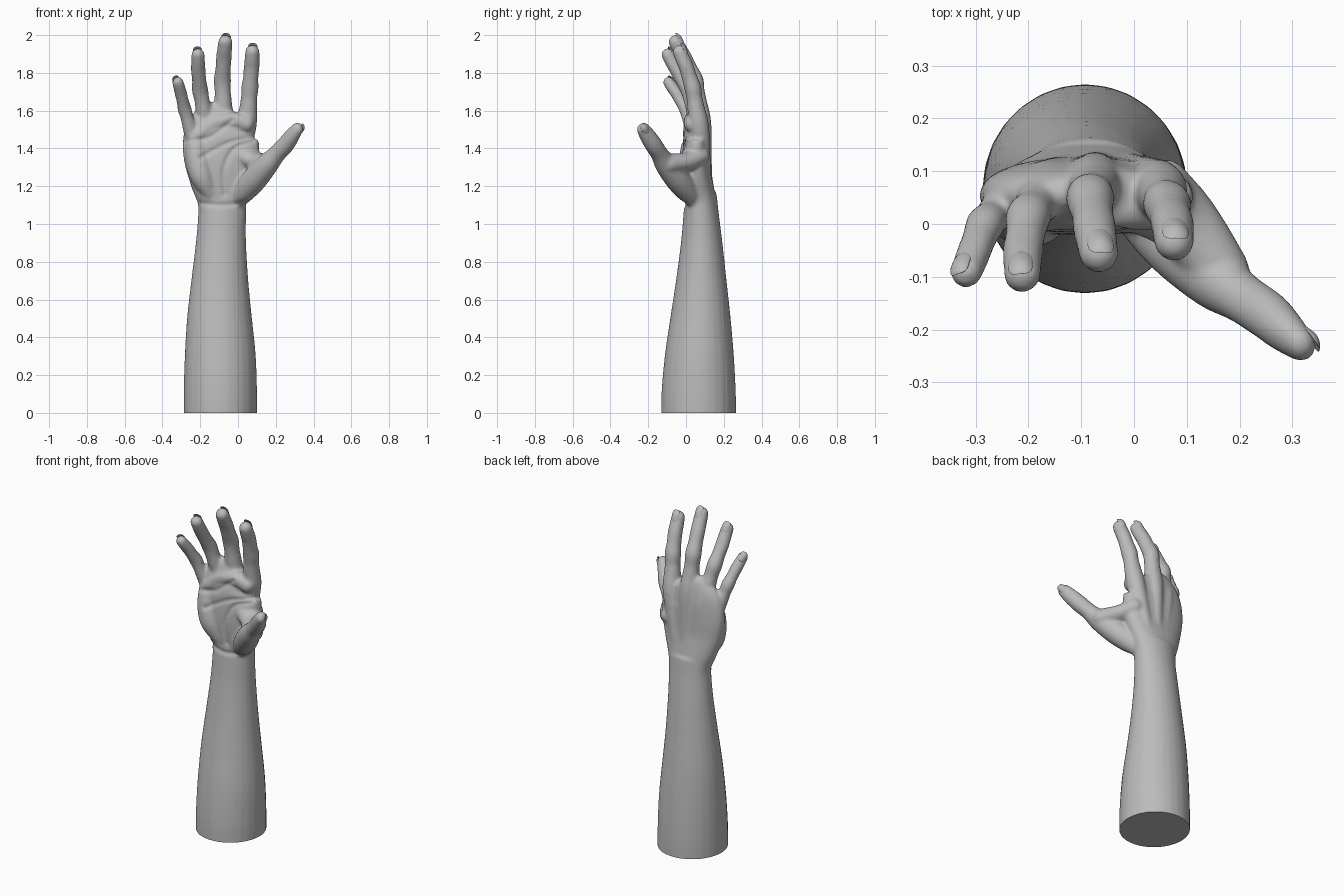
import bpy, bmesh, math
from mathutils import Vector

if "Cube" in bpy.data.objects:
    bpy.data.objects.remove(bpy.data.objects["Cube"])

skin = bpy.data.materials.new("plain grey")
skin.diffuse_color = (0.5, 0.5, 0.5, 1)
skin.use_nodes = True
skin.node_tree.nodes["Principled BSDF"].inputs["Base Color"].default_value = skin.diffuse_color


def perp(hint, t):
    h = Vector(hint)
    return (h - t * h.dot(t)).normalized()


def spline(pts, steps=6):
    """Smooth curve through points of any dimension."""
    p = [pts[0]] + list(pts) + [pts[-1]]
    out = []
    for i in range(1, len(p) - 2):
        for s in range(steps):
            u = s / steps
            out.append([0.5 * (2 * b + (c - a) * u + (2 * a - 5 * b + 4 * c - d) * u * u
                               + (3 * b - a - 3 * c + d) * u ** 3)
                        for a, b, c, d in zip(p[i - 1], p[i], p[i + 1], p[i + 2])])
    out.append(list(pts[-1]))
    return out


def tube(bm, pts, hint=(0, 1, 0), cap=1.0, power=1.0, seg=28):
    """Lofted limb: each point is x, y, z, half width, half depth; rounded ends."""
    rows = spline(pts)
    P = [Vector(r[:3]) for r in rows]
    frames = []
    for i, r in enumerate(rows):
        t = (P[min(i + 1, len(P) - 1)] - P[max(i - 1, 0)]).normalized()
        frames.append((P[i], t, r[3], r[4]))
    ends = [math.pi / 2 * k / 6 for k in range(1, 6)]

    def capped(f, sign):
        c, t, w, d = f
        h = cap * min(w, d)
        return [(c + t * sign * h * math.sin(a), t, w * math.cos(a), d * math.cos(a)) for a in ends]

    frames = capped(frames[0], -1)[::-1] + frames + capped(frames[-1], 1)
    rings = []
    for c, t, w, d in frames:
        n = perp(hint, t)
        s = t.cross(n)
        ring = []
        for k in range(seg):
            a = 2 * math.pi * k / seg
            ca, sa = math.cos(a), math.sin(a)
            ca = math.copysign(abs(ca) ** power, ca)
            sa = math.copysign(abs(sa) ** power, sa)
            ring.append(bm.verts.new(c + s * (w * ca) + n * (d * sa)))
        rings.append(ring)
    for a, b in zip(rings, rings[1:]):
        for k in range(seg):
            bm.faces.new((a[k], a[(k + 1) % seg], b[(k + 1) % seg], b[k]))
    bm.faces.new(rings[0][::-1])
    bm.faces.new(rings[-1])


def add_object(name, bm):
    me = bpy.data.meshes.new(name)
    bm.to_mesh(me)
    bm.free()
    ob = bpy.data.objects.new(name, me)
    bpy.context.collection.objects.link(ob)
    return ob


def smooth(ob, angle):
    ob.data.materials.clear()
    ob.data.materials.append(skin)
    bpy.ops.object.select_all(action='DESELECT')
    ob.select_set(True)
    bpy.context.view_layer.objects.active = ob
    bpy.ops.object.shade_smooth_by_angle(angle=math.radians(angle))


body = bmesh.new()

# forearm
tube(body, [(-.093, .067, -.06, .193, .198), (-.093, .067, .1, .194, .197),
            (-.094, .071, .3, .188, .183), (-.098, .077, .5, .172, .160),
            (-.096, .081, .7, .151, .134), (-.090, .083, .9, .133, .110),
            (-.084, .080, 1.05, .127, .094), (-.083, .078, 1.16, .130, .084)], cap=.3)
# palm
tube(body, [(-.083, .080, 1.05, .124, .088), (-.084, .077, 1.12, .131, .082),
            (-.087, .066, 1.2, .160, .080), (-.088, .055, 1.3, .190, .076),
            (-.090, .054, 1.4, .203, .072), (-.088, .055, 1.48, .194, .066),
            (-.062, .060, 1.55, .158, .052), (-.045, .062, 1.585, .125, .042)],
     cap=.5, power=.88)
# heel of the palm, little finger side, and pads below the fingers
tube(body, [(-.15, .03, 1.17, .045, .045), (-.19, .015, 1.25, .062, .058),
            (-.215, .02, 1.34, .062, .058), (-.225, .03, 1.44, .05, .05)])
tube(body, [(-.21, .022, 1.47, .04, .04), (-.13, .030, 1.53, .042, .042),
            (-.03, .030, 1.55, .042, .042), (.045, .030, 1.53, .042, .045)], hint=(0, 0, 1))
# web between thumb and index finger
tube(body, [(.04, .05, 1.36, .08, .06), (.10, .00, 1.33, .065, .05),
            (.165, -.09, 1.32, .055, .052)], hint=(0, 0, 1))

# fingers: wrist x, knuckle, middle joint, end joint, tip centre, radius, sideways roll
fingers = {
    "index": (-.03, (.045, .070, 1.51), (.063, .036, 1.72), (.072, .002, 1.83), (.076, -.034, 1.912), .046, .05),
    "middle": (-.07, (-.075, .082, 1.53), (-.083, .048, 1.76), (-.075, -.008, 1.88), (-.067, -.056, 1.964), .046, .05),
    "ring": (-.11, (-.162, .072, 1.50), (-.201, .012, 1.71), (-.210, -.047, 1.81), (-.212, -.096, 1.896), .043, -.1),
    "little": (-.14, (-.232, .052, 1.43), (-.283, -.002, 1.61), (-.302, -.050, 1.69), (-.318, -.092, 1.75), .037, -.35),
}
nails = []
for name, (wx, mcp, pip, dip, tip, r, roll) in fingers.items():
    M, J, D, T = map(Vector, (mcp, pip, dip, tip))
    W = Vector((wx, .115, 1.12))
    hint = (roll, 1, 0)
    line = [(W, .6, .6), (W.lerp(M, .5) + Vector((0, .002, 0)), .85, .8), (M, 1.12, 1.14),
            (M.lerp(J, .5), 1.02, 1.0), (M.lerp(J, .75), .93, .92), (J, 1.0, .98),
            (J.lerp(D, .5), .88, .90), (D, .90, .86), (D.lerp(T, .5), .86, .86), (T, .82, .80)]
    tube(body, [(*p, r * w, r * d) for p, w, d in line], hint)
    nails.append((name + "_nail", T, (T - D).normalized(), hint, r * .80))

# thumb
base, end = Vector((.252, -.172, 1.42)), Vector((.315, -.228, 1.505))
thumb_hint = (1, .3, .1)
tube(body, [(-.01, .045, 1.12, .045, .045), (.035, .005, 1.175, .060, .060),
            (.09, -.045, 1.24, .068, .066), (.155, -.105, 1.315, .060, .058),
            (.205, -.14, 1.37, .047, .048), (*base, .047, .046),
            (.285, -.202, 1.465, .044, .040), (*end, .036, .030)], thumb_hint)
nails.append(("thumb_nail", end, (end - base).normalized(), thumb_hint, .031))

# fuse the parts into one skin
bmesh.ops.recalc_face_normals(body, faces=body.faces)
rough = add_object("rough_arm", body)
mod = rough.modifiers.new("fuse", 'REMESH')
mod.mode, mod.voxel_size = 'VOXEL', .0075
mod = rough.modifiers.new("soften", 'SMOOTH')
mod.factor, mod.iterations = .5, 12
bpy.context.view_layer.update()
fused = bpy.data.meshes.new_from_object(rough.evaluated_get(bpy.context.evaluated_depsgraph_get()))
bpy.data.objects.remove(rough)
skin_bm = bmesh.new()
skin_bm.from_mesh(fused)
bpy.data.meshes.remove(fused)

# palm creases (x, z lines) pressed into the front
creases = [[(.08, 1.44), (-.02, 1.40), (-.075, 1.29), (-.07, 1.16)],
           [(-.28, 1.44), (-.15, 1.46), (-.03, 1.55)],
           [(.09, 1.46), (-.05, 1.43), (-.2, 1.35)],
           [(-.2, 1.11), (-.08, 1.10), (.04, 1.115)]]
dots = [Vector(p) for c in creases for p in spline(c, 12)]
skin_bm.normal_update()
for v in skin_bm.verts:
    if 1.05 < v.co.z < 1.6 and v.normal.y < -.3:
        q = Vector((v.co.x, v.co.z))
        dist = min((q - p).length for p in dots)
        v.co.y += .008 * math.exp(-(dist / .014) ** 2)

# flat cut at the bottom of the forearm
bmesh.ops.bisect_plane(skin_bm, geom=skin_bm.verts[:] + skin_bm.edges[:] + skin_bm.faces[:],
                       plane_co=(0, 0, 0), plane_no=(0, 0, 1), clear_inner=True)
bmesh.ops.edgeloop_fill(skin_bm, edges=[e for e in skin_bm.edges if e.is_boundary])
bmesh.ops.recalc_face_normals(skin_bm, faces=skin_bm.faces)
smooth(add_object("arm_and_hand", skin_bm), 50)

# fingernails: thin curved plates on the back of each tip
for name, tip, t, hint, r in nails:
    n = perp(hint, t)
    s = t.cross(n)
    bm = bmesh.new()
    bmesh.ops.create_uvsphere(bm, u_segments=28, v_segments=14, radius=1)
    for v in bm.verts:
        x, y, z = v.co
        k = 1 + .22 * min(abs(x), abs(y))
        x, y, z = x * k * r * .68, y * k * r * .95, z * .005
        z += -x * x / (1.9 * r) - max(y, 0) ** 2 / (3.2 * r)
        v.co = tip + t * (y + r * .12) + s * x + n * (z + r * .97)
    bmesh.ops.recalc_face_normals(bm, faces=bm.faces)
    smooth(add_object(name, bm), 60)
